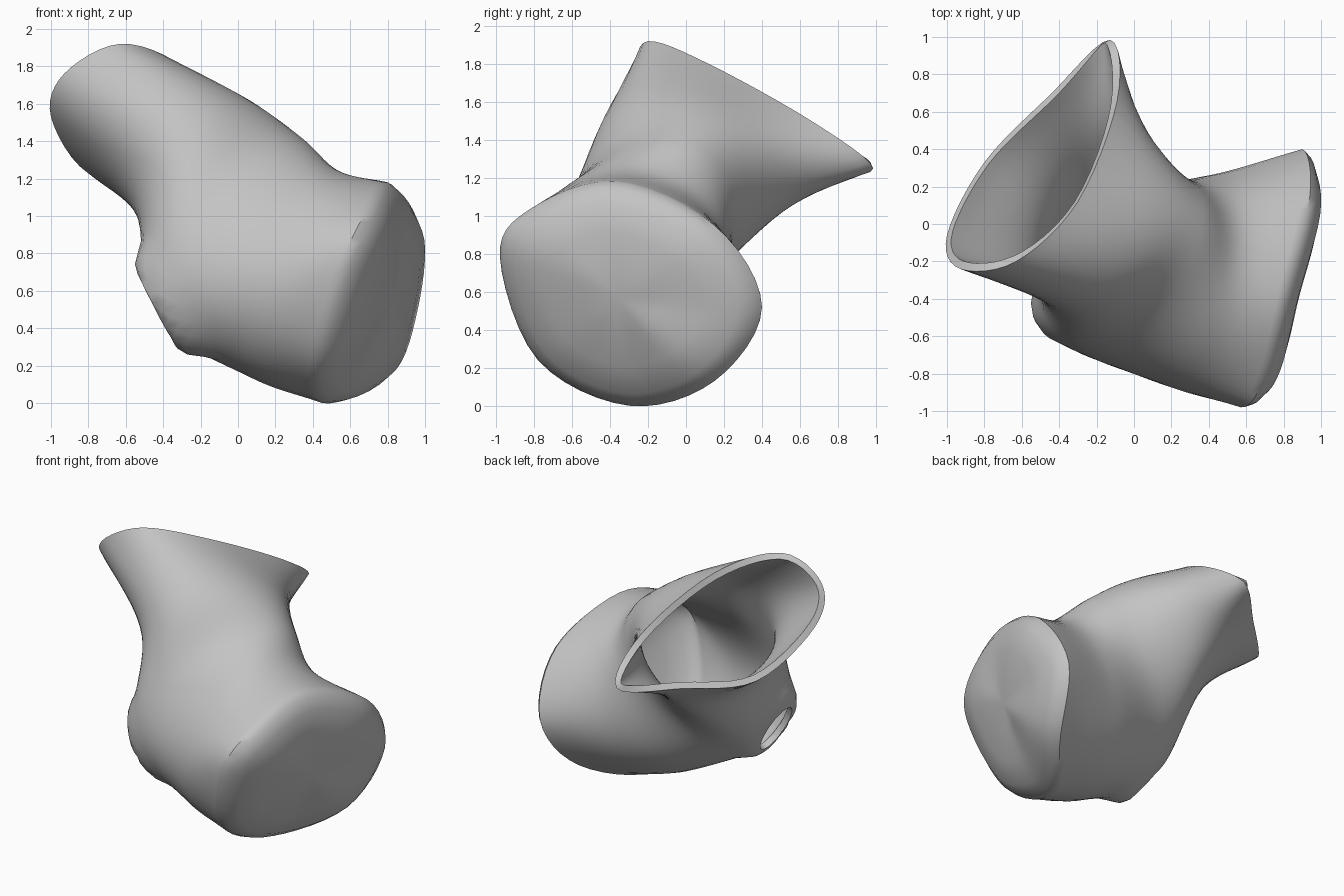
import bpy, bmesh, math
from mathutils import Vector, Matrix

if "Cube" in bpy.data.objects:
    bpy.data.objects.remove(bpy.data.objects["Cube"], do_unlink=True)

# One plain grey material
grey = bpy.data.materials.new("plain grey")
grey.use_nodes = True
grey.diffuse_color = (0.55, 0.55, 0.55, 1)
bsdf = grey.node_tree.nodes["Principled BSDF"]
bsdf.inputs["Base Color"].default_value = (0.55, 0.55, 0.55, 1)
bsdf.inputs["Roughness"].default_value = 0.6

SPLITS, STEPS = 6, 10
SIDES = 8 * SPLITS
END_NORMAL = Vector((0.935, -0.244, -0.258)).normalized()

# Lip of the slanted, pear-shaped mouth
MOUTH = [(-0.13, 0.985, 1.25), (-0.45, 0.69, 1.22), (-0.80, 0.33, 1.23), (-1.0, -0.06, 1.53),
         (-0.93, -0.24, 1.76), (-0.63, -0.20, 1.92), (-0.30, 0.12, 1.80), (-0.09, 0.66, 1.50)]
# Rim of the broad closed end
END = [(0.90, 0.40, 0.52), (0.76, 0.15, 0.13), (0.45, -0.30, 0.0), (0.42, -0.78, 0.24),
       (0.57, -0.98, 0.78), (0.69, -0.83, 1.03), (0.80, -0.38, 1.18), (0.94, 0.15, 0.95)]
# Oval sections along the bend: centre and two half-axes
OVALS = [
    ((-0.21, 0.04, 1.28), (0.16, 0.49, -0.17), (-0.31, -0.02, -0.31)),
    ((-0.045, -0.20, 0.93), (0.13, 0.45, -0.08), (-0.395, -0.13, -0.48)),
    ((0.30, -0.30, 0.69), (0.10, 0.56, -0.08), (-0.24, -0.05, -0.55)),
]


def spline(a, b, c, d, t):
    return 0.5 * (2 * b + (c - a) * t + (2 * a - 5 * b + 4 * c - d) * t * t
                  + (3 * b - a - 3 * c + d) * t ** 3)


def point_ring(points):
    p = [Vector(q) for q in points]
    return [spline(p[i - 1], p[i], p[(i + 1) % 8], p[(i + 2) % 8], s / SPLITS)
            for i in range(8) for s in range(SPLITS)]


def oval_ring(centre, u, v):
    angles = [2 * math.pi * j / SIDES for j in range(SIDES)]
    return [Vector(centre) + Vector(u) * math.cos(t) + Vector(v) * math.sin(t)
            for t in angles]


def add_object(name, bm):
    mesh = bpy.data.meshes.new(name)
    bm.to_mesh(mesh)
    bm.free()
    mesh.materials.append(grey)
    obj = bpy.data.objects.new(name, mesh)
    bpy.context.collection.objects.link(obj)
    return obj


# Blend the sections into rings along the bend
keys = [point_ring(MOUTH)] + [oval_ring(*s) for s in OVALS] + [point_ring(END)]
first = [2 * a - b for a, b in zip(keys[0], keys[1])]
last = [2 * a - b for a, b in zip(keys[-1], keys[-2])]
keys = [first] + keys + [last]
rings = []
for i in range(1, len(keys) - 2):
    for s in range(STEPS):
        rings.append([spline(*(keys[i + k][j] for k in (-1, 0, 1, 2)), s / STEPS)
                      for j in range(SIDES)])
end_rim = keys[-2]
rings.append(end_rim)

# Domed closed end with a rounded edge
end_centre = sum(end_rim, Vector()) / SIDES
for scale, rise in ((0.96, 0.045), (0.85, 0.10), (0.6, 0.135), (0.3, 0.15)):
    rings.append([end_centre + (p - end_centre) * scale + END_NORMAL * rise
                  for p in end_rim])

bm = bmesh.new()
loops = [[bm.verts.new(p) for p in ring] for ring in rings]
for a, b in zip(loops, loops[1:]):
    for j in range(SIDES):
        k = (j + 1) % SIDES
        bm.faces.new((a[j], b[j], b[k], a[k]))
tip = bm.verts.new(end_centre + END_NORMAL * 0.153)
for j in range(SIDES):
    bm.faces.new((loops[-1][j], tip, loops[-1][(j + 1) % SIDES]))

# Local frame of the small oval opening at the heel
axis = Vector((-0.87, 0.05, -0.46)).normalized()
side = Vector((0, 0, 1)).cross(axis).normalized()
frame = Matrix((side, axis.cross(side), axis)).transposed().to_4x4()
place = Matrix.Translation((-0.435, -0.42, 0.5)) @ frame

# Draw the heel out into a flat lip around the opening
for v in bm.verts:
    p = place.inverted() @ v.co
    r = math.hypot(p.x / 0.15, p.y / 0.225)
    if abs(p.z) < 0.25 and r < 1.7:
        t = min(1, (1.7 - r) / 0.7)
        p.z *= 1 - t * t * (3 - 2 * t)
        v.co = place @ p
shell = add_object("bent_funnel_shell", bm)

# Cutter for the opening
bm = bmesh.new()
bmesh.ops.create_cone(bm, cap_ends=True, segments=24, radius1=1, radius2=1, depth=1,
                      matrix=place @ Matrix.Diagonal((0.125, 0.195, 0.4, 1)))
cutter = add_object("heel_opening_cutter", bm)
cutter.hide_render = True

# Wall thickness, then the opening
wall = shell.modifiers.new("wall", 'SOLIDIFY')
wall.thickness = 0.045
wall.offset = -1
hole = shell.modifiers.new("heel_opening", 'BOOLEAN')
hole.operation = 'DIFFERENCE'
hole.solver = 'EXACT'
hole.object = cutter
for o in bpy.context.selected_objects:
    o.select_set(False)
shell.select_set(True)
bpy.context.view_layer.objects.active = shell
for name in ("wall", "heel_opening"):
    bpy.ops.object.modifier_apply(modifier=name)
bpy.data.objects.remove(cutter, do_unlink=True)
bpy.ops.object.shade_smooth_by_angle(angle=math.radians(40))
